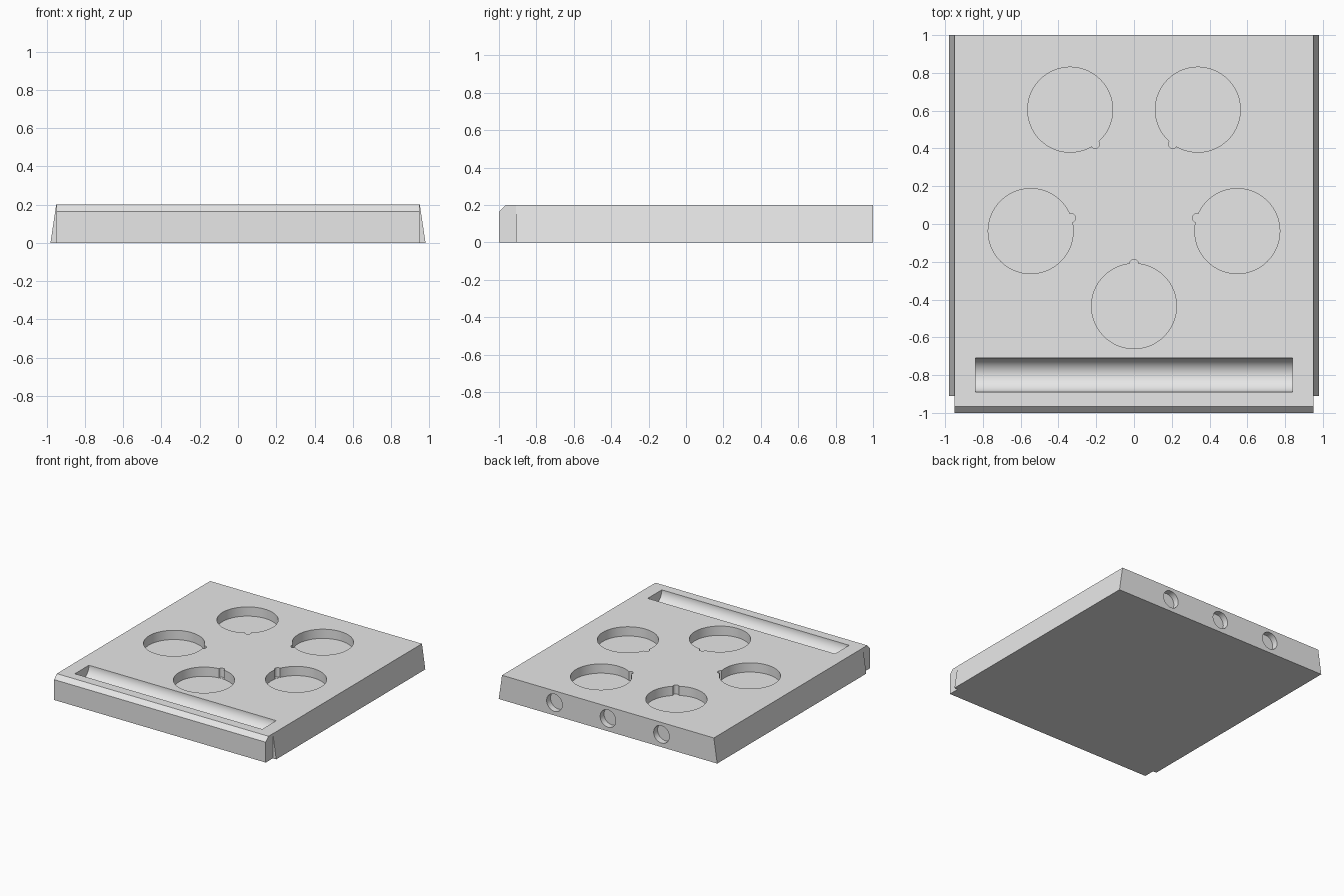
import bpy, bmesh, math
from mathutils import Matrix

if "Cube" in bpy.data.objects:
    bpy.data.objects.remove(bpy.data.objects["Cube"])

grey = bpy.data.materials.new("plain grey")
grey.diffuse_color = (0.8, 0.8, 0.8, 1)
grey.use_nodes = True
grey.node_tree.nodes["Principled BSDF"].inputs["Base Color"].default_value = (0.8, 0.8, 0.8, 1)

HEIGHT = 0.2


def add_object(name, bm):
    bmesh.ops.recalc_face_normals(bm, faces=bm.faces[:])
    mesh = bpy.data.meshes.new(name)
    bm.to_mesh(mesh)
    bm.free()
    mesh.materials.append(grey)
    obj = bpy.data.objects.new(name, mesh)
    bpy.context.collection.objects.link(obj)
    return obj


def cylinder(name, radius, depth, location, axis="Z", segments=64):
    turn = {"X": Matrix.Rotation(math.pi / 2, 4, "Y"),
            "Y": Matrix.Rotation(math.pi / 2, 4, "X"),
            "Z": Matrix.Identity(4)}[axis]
    bm = bmesh.new()
    bmesh.ops.create_cone(bm, cap_ends=True, segments=segments, radius1=radius,
                          radius2=radius, depth=depth,
                          matrix=Matrix.Translation(location) @ turn)
    return add_object(name, bm)


def box(name, size, location):
    bm = bmesh.new()
    bmesh.ops.create_cube(bm, size=1, matrix=Matrix.Translation(location)
                          @ Matrix.Diagonal((*size, 1)))
    return add_object(name, bm)


# Slab with sloping sides and a chamfered front edge
bm = bmesh.new()
section = [(-0.98, 0), (0.98, 0), (0.95, HEIGHT), (-0.95, HEIGHT)]
front = bm.faces.new([bm.verts.new((x, -1, z)) for x, z in section])
sweep = bmesh.ops.extrude_face_region(bm, geom=[front], use_keep_orig=True)
for v in sweep["geom"]:
    if isinstance(v, bmesh.types.BMVert):
        v.co.y = 1
bmesh.ops.recalc_face_normals(bm, faces=bm.faces[:])
lip = [e for e in bm.edges if all(v.co.y < 0 and v.co.z > 0.1 for v in e.verts)]
bmesh.ops.bevel(bm, geom=lip, offset=0.035, segments=1, affect="EDGES")
slab = add_object("tray_slab", bm)

cutters = []

# Steps at the two front corners
for side in (-1, 1):
    cutters.append(box("corner_cutter", (0.2, 0.29, 0.6), (side * 1.049, -1.055, 0.1)))

# Ring of five round pockets, each with a small notch facing the ring centre
POCKET_DEPTH = 0.075
for i in range(5):
    a = math.radians(-90 + 72 * i)
    for name, ring, radius, depth, segs in (("pocket_cutter", 0.575, 0.225, POCKET_DEPTH, 96),
                                            ("notch_cutter", 0.35, 0.023, POCKET_DEPTH - 0.001, 24)):
        place = (ring * math.cos(a), 0.14 + ring * math.sin(a), HEIGHT)
        cutters.append(cylinder(name, radius, 2 * depth, place, segments=segs))

# Half-round trough along the front
cutters.append(cylinder("trough_cutter", 0.09, 1.68, (0, -0.8, HEIGHT), "X"))

# Three shallow holes in the back
for x in (-0.48, 0, 0.48):
    cutters.append(cylinder("back_hole_cutter", 0.07, 0.1, (x, 1, 0.103), "Y", 48))

bpy.ops.object.select_all(action="DESELECT")
bpy.context.view_layer.objects.active = slab
slab.select_set(True)
for cutter in cutters:
    cutter.hide_render = True
    mod = slab.modifiers.new("cut", "BOOLEAN")
    mod.operation = "DIFFERENCE"
    mod.solver = "EXACT"
    mod.object = cutter
    bpy.ops.object.modifier_apply(modifier=mod.name)
    bpy.data.objects.remove(cutter)

bpy.ops.object.shade_smooth_by_angle(angle=math.radians(30))
